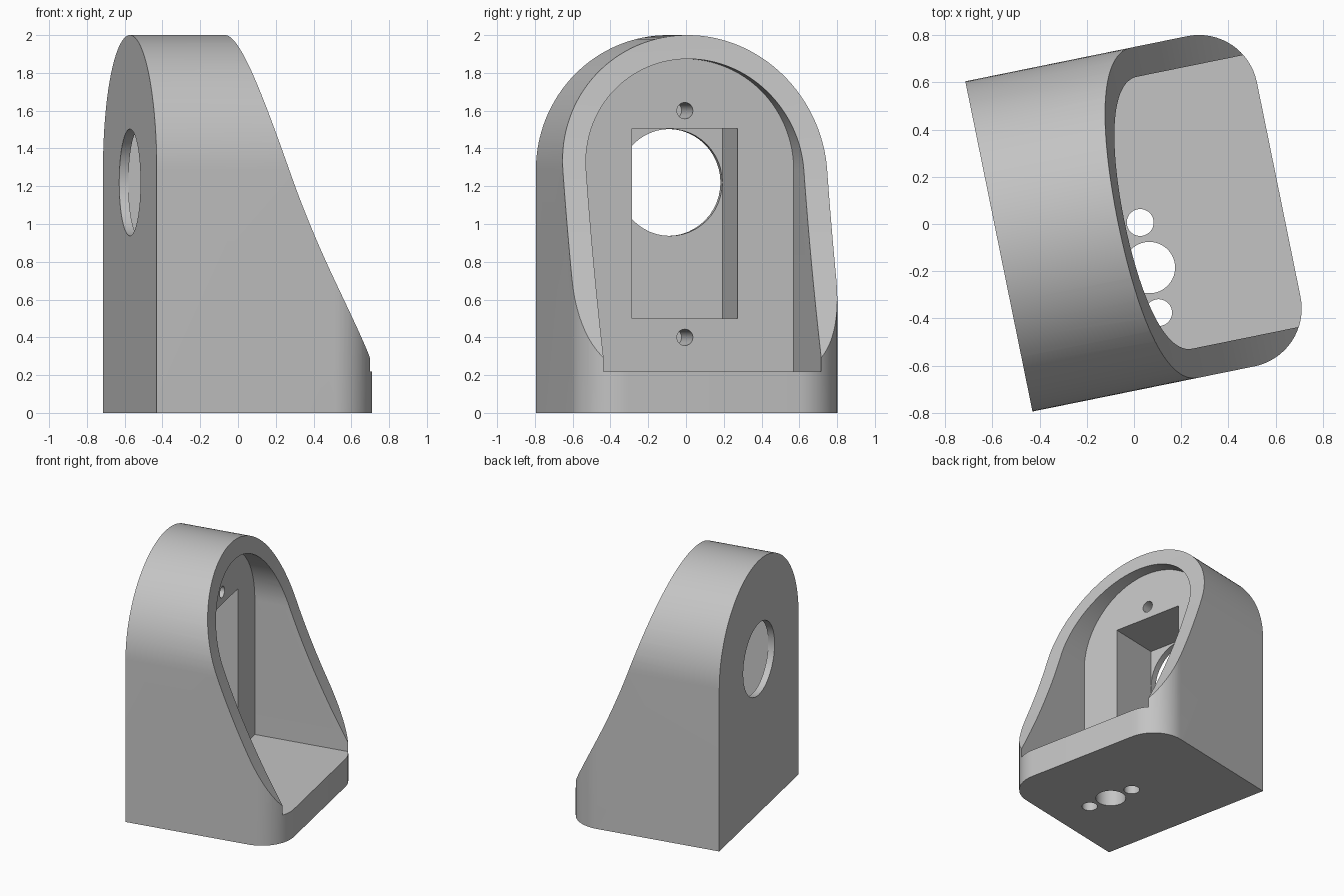
import bpy, bmesh, math
from mathutils import Matrix, Vector

if "Cube" in bpy.data.objects:
    bpy.data.objects.remove(bpy.data.objects["Cube"], do_unlink=True)

# Local frame: u runs outward from the back plate, v sideways, z up
FRAME = Matrix.Translation((-0.5725, -0.095, 0)) @ Matrix.Rotation(math.radians(11.5), 4, 'Z')
HALF, DEPTH, HEIGHT = 0.714, 1.21, 2.0
WALL, FLOOR, FILLET = 0.126, 0.22, 0.25
SPRING = HEIGHT - HALF          # height where the arch begins
PLATE, SKIN = 0.447, 0.05       # back plate thickness, skin behind the pocket

grey = bpy.data.materials.new("plain grey")
grey.use_nodes = True
grey.diffuse_color = (0.55, 0.55, 0.55, 1)
grey.node_tree.nodes["Principled BSDF"].inputs["Base Color"].default_value = grey.diffuse_color


def prism(name, outline, axis, lo, hi):
    """Extrude a closed 2D outline along the u, v or z axis."""
    place = {'u': lambda a, b, t: Vector((t, a, b)),
             'v': lambda a, b, t: Vector((a, t, b)),
             'z': lambda a, b, t: Vector((a, b, t))}[axis]
    bm = bmesh.new()
    base = bm.faces.new([bm.verts.new(place(a, b, lo)) for a, b in outline])
    top = bmesh.ops.extrude_face_region(bm, geom=[base])
    verts = [g for g in top["geom"] if isinstance(g, bmesh.types.BMVert)]
    bmesh.ops.translate(bm, verts=verts, vec=place(0, 0, hi) - place(0, 0, lo))
    bmesh.ops.recalc_face_normals(bm, faces=bm.faces)
    mesh = bpy.data.meshes.new(name)
    bm.to_mesh(mesh)
    bm.free()
    mesh.materials.append(grey)
    obj = bpy.data.objects.new(name, mesh)
    obj.matrix_world = FRAME
    bpy.context.collection.objects.link(obj)
    return obj


def arc(a, b, r, start, end, steps):
    angles = [math.radians(start + (end - start) * i / steps) for i in range(steps + 1)]
    return [(a + r * math.cos(t), b + r * math.sin(t)) for t in angles]


def circle(a, b, r):
    return arc(a, b, r, 0, 360, 48)[:-1]


def arch(half, bottom):
    return [(-half, bottom), (half, bottom)] + arc(0, SPRING, half, 0, 180, 64)


def combine(body, tool, operation):
    mod = body.modifiers.new(tool.name, 'BOOLEAN')
    mod.operation, mod.solver, mod.object = operation, 'EXACT', tool
    bpy.context.view_layer.update()
    bpy.ops.object.select_all(action='DESELECT')
    bpy.context.view_layer.objects.active = body
    body.select_set(True)
    bpy.ops.object.modifier_apply(modifier=mod.name)
    bpy.data.objects.remove(tool, do_unlink=True)


# Arched housing block
housing = prism("arched_housing", arch(HALF, 0), 'u', 0, DEPTH + 0.1)

# Plan with two rounded front corners
corner_u, corner_v = DEPTH - FILLET, HALF - FILLET
plan = [(-0.1, -HALF - 0.1), (corner_u - 0.2, -HALF - 0.1), (corner_u - 0.2, -HALF)]
plan = [(0, -HALF)] + arc(corner_u, -corner_v, FILLET, -90, 0, 16) \
    + arc(corner_u, corner_v, FILLET, 0, 90, 16) + [(0, HALF)]
combine(housing, prism("plan_shape", plan, 'z', -0.1, 2.2), 'INTERSECT')

# Sweeping front slope
drops = [-0.1 + 1.9 * i / 40 for i in range(41)]
slope = [(0.515 + 0.205 * s + 0.107 * s * s, HEIGHT - s) for s in drops]
slope += [(1.6, slope[-1][1]), (1.6, 2.1)]
combine(housing, prism("slope_cut", slope, 'v', -1, 1), 'DIFFERENCE')

# Arched cavity above the floor
combine(housing, prism("cavity_cut", arch(HALF - WALL, FLOOR), 'u', PLATE, 1.6), 'DIFFERENCE')

# Rectangular pocket in the back plate
pocket = [(-0.285, 0.5), (0.285, 0.5), (0.285, 1.505), (-0.285, 1.505)]
combine(housing, prism("pocket_cut", pocket, 'u', SKIN, PLATE + 0.05), 'DIFFERENCE')

# Round window through the skin
combine(housing, prism("window_cut", circle(0, 1.22, 0.283), 'u', -0.1, SKIN + 0.1), 'DIFFERENCE')

# Blind screw holes above and below the pocket
for z in (0.4, 1.6):
    combine(housing, prism("screw_cut", circle(0, z, 0.043), 'u', PLATE - 0.3, PLATE + 0.05), 'DIFFERENCE')

# Row of holes through the floor
for v, r in ((-0.02, 0.057), (-0.215, 0.109), (-0.41, 0.057)):
    combine(housing, prism("floor_cut", circle(0.607, v, r), 'z', -0.1, FLOOR + 0.1), 'DIFFERENCE')

bpy.ops.object.shade_smooth_by_angle(angle=math.radians(25))
